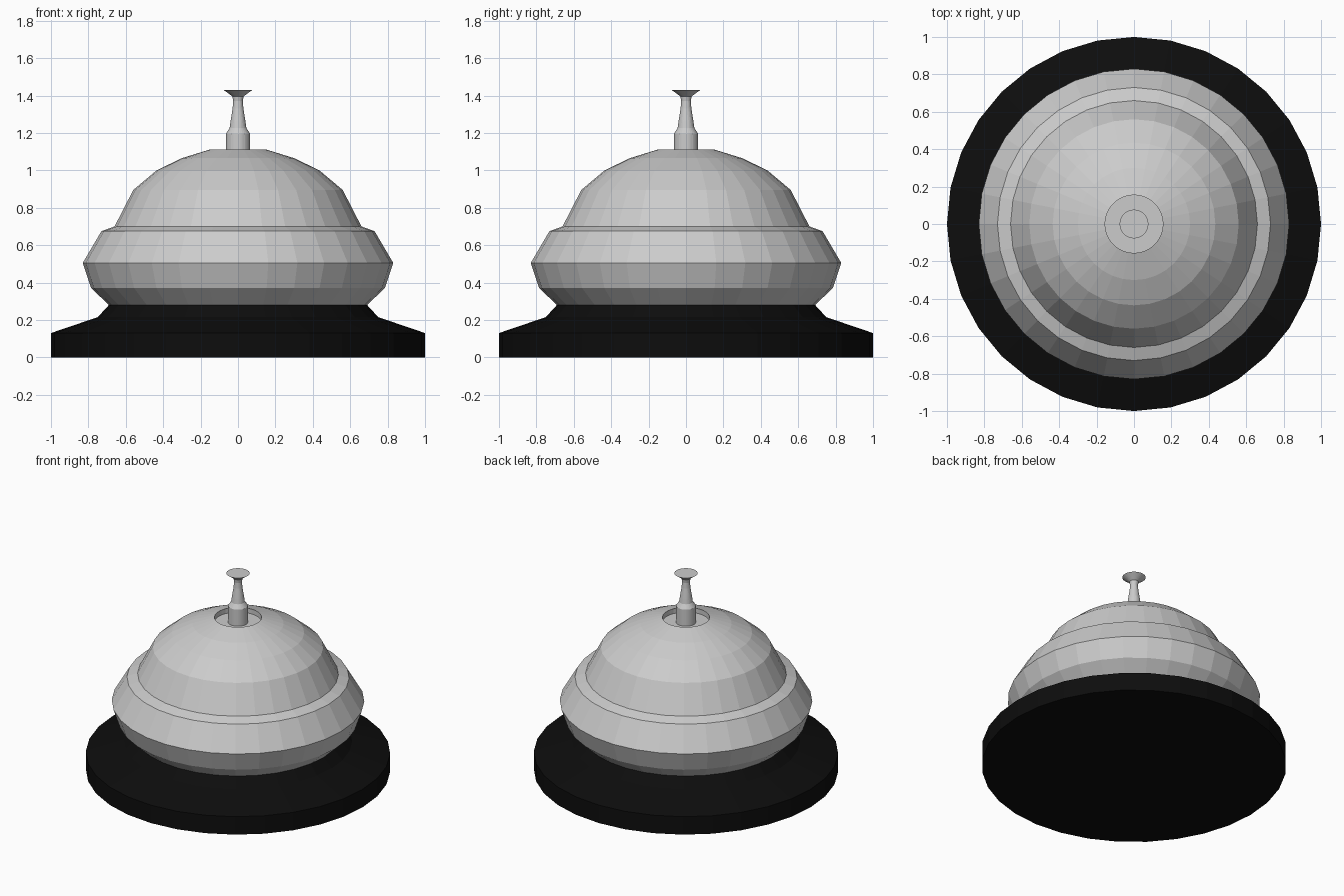
import bpy, bmesh
from math import cos, sin, tau

if "Cube" in bpy.data.objects:
    bpy.data.objects.remove(bpy.data.objects["Cube"])

SIDES = 32


def lathe(name, profile, material=None):
    """Spin (radius, height) points around z; radius 0 closes to a point."""
    bm = bmesh.new()
    rings = []
    for r, z in profile:
        if r == 0:
            rings.append([bm.verts.new((0, 0, z))] * SIDES)
        else:
            rings.append([bm.verts.new((r * cos(tau * i / SIDES), r * sin(tau * i / SIDES), z))
                          for i in range(SIDES)])
    for low, high in zip(rings, rings[1:]):
        for i in range(SIDES):
            j = (i + 1) % SIDES
            corners = list(dict.fromkeys((low[i], low[j], high[j], high[i])))
            bm.faces.new(corners)
    bmesh.ops.recalc_face_normals(bm, faces=bm.faces)
    mesh = bpy.data.meshes.new(name)
    bm.to_mesh(mesh)
    bm.free()
    if material:
        mesh.materials.append(material)
    obj = bpy.data.objects.new(name, mesh)
    bpy.context.collection.objects.link(obj)
    return obj


black = bpy.data.materials.new("black_base")
black.diffuse_color = (0.004, 0.004, 0.004, 1)
black.use_nodes = True
black.node_tree.nodes["Principled BSDF"].inputs["Base Color"].default_value = black.diffuse_color

# Flared black foot
lathe("base", [(0, 0), (1, 0), (1, 0.13), (0.75, 0.215), (0.69, 0.28), (0, 0.28)], black)

# Stepped metal dome with a shallow recess at the top
lathe("bell_dome", [(0.69, 0.28), (0.785, 0.37), (0.83, 0.505), (0.73, 0.675),
                    (0.66, 0.70), (0.56, 0.895), (0.435, 1.0), (0.30, 1.065),
                    (0.155, 1.11), (0.155, 1.075), (0, 1.075)])

# Push button: collar, slim stem and flared cap
lathe("push_button", [(0.065, 1.075), (0.065, 1.195), (0.045, 1.225), (0.04, 1.26),
                      (0.029, 1.33), (0.026, 1.37), (0.03, 1.395), (0.077, 1.43), (0, 1.43)])
